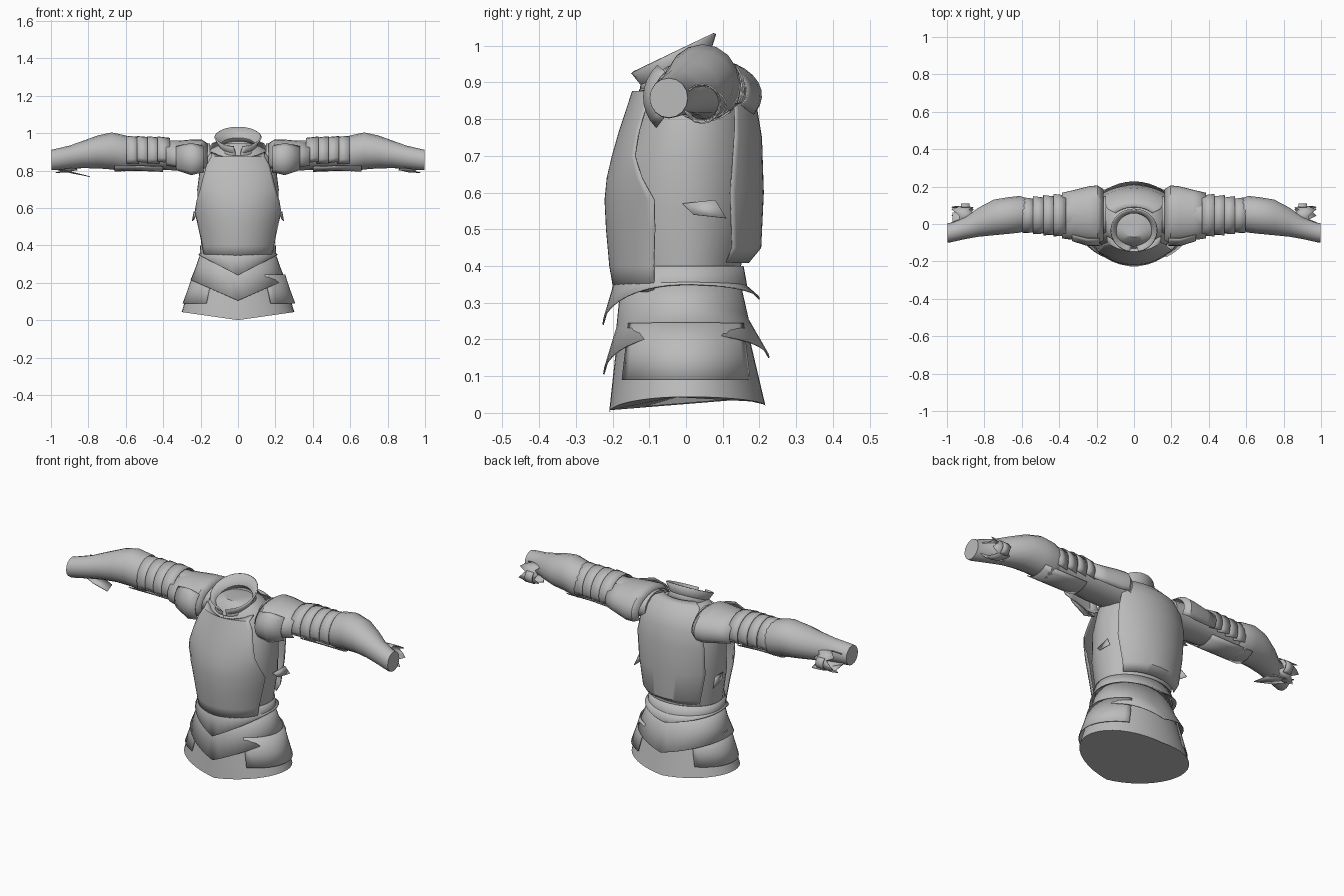
import bpy, bmesh
from math import sin, cos, radians, pi

if "Cube" in bpy.data.objects:
    bpy.data.objects.remove(bpy.data.objects["Cube"])

steel = bpy.data.materials.new("grey_steel")
steel.use_nodes = True
steel.diffuse_color = (0.5, 0.5, 0.5, 1)
steel.node_tree.nodes["Principled BSDF"].inputs["Base Color"].default_value = (0.5, 0.5, 0.5, 1)


def sheet(name, rows, closed=False, caps=(), thick=0.004):
    """Skin rows of points; caps lists the row indices to fill."""
    bm = bmesh.new()
    grid = [[bm.verts.new(p) for p in row] for row in rows]
    n = len(rows[0])
    for low, high in zip(grid, grid[1:]):
        for i in range(n if closed else n - 1):
            j = (i + 1) % n
            bm.faces.new((low[i], low[j], high[j], high[i]))
    for c in caps:
        bm.faces.new(grid[c])
    bmesh.ops.recalc_face_normals(bm, faces=bm.faces)
    mesh = bpy.data.meshes.new(name)
    bm.to_mesh(mesh)
    bm.free()
    mesh.materials.append(steel)
    obj = bpy.data.objects.new(name, mesh)
    bpy.context.collection.objects.link(obj)
    bpy.ops.object.select_all(action="DESELECT")
    obj.select_set(True)
    bpy.context.view_layer.objects.active = obj
    bpy.ops.object.shade_smooth_by_angle(angle=radians(35))
    if len(caps) < 2 and thick:
        mod = obj.modifiers.new("plate_thickness", "SOLIDIFY")
        mod.thickness = thick
        mod.offset = 0
    return obj


def oval(z, hw, front, back, v_front=0, v_back=0, start=0, end=360, n=40):
    """Row round the body; angle 0 is the front, 90 is +x, v drops make points."""
    pts = []
    count = n if end - start == 360 else n + 1
    for i in range(count):
        a = radians(start + (end - start) * i / n)
        c, s = cos(a), sin(a)
        drop = (v_front if c > 0 else v_back) * (1 - abs(s))
        pts.append((hw * s, -front * c if c > 0 else -back * c, z - drop))
    return pts


def arm_ring(x, cy, cz, ry, rz, side, start=0, end=360, n=16, jag=0):
    """Row round an arm; angle 0 is the top, 90 is the back."""
    pts = []
    for i in range(n if end - start == 360 else n + 1):
        a = radians(start + (end - start) * i / n)
        pts.append((side * (x + jag * (i % 3 - 1)), cy + ry * sin(a), cz + rz * cos(a)))
    return pts


# Inner body
body = [(.33, .19, .16, .13), (.4, .195, .18, .15), (.55, .215, .195, .18),
        (.7, .218, .18, .18), (.8, .205, .14, .17), (.87, .18, .125, .16),
        (.92, .14, .10, .13), (.945, .08, .07, .08)]
sheet("body_lining", [oval(*r) for r in body], True, (0, -1))

# Breastplate and backplate: height, half width, depth, half span in degrees
breast = [(.33, .2, .195, 64), (.4, .21, .207, 65), (.5, .23, .216, 67), (.58, .25, .22, 67),
          (.64, .265, .214, 56), (.7, .28, .2, 46), (.77, .26, .18, 45),
          (.83, .23, .16, 47), (.875, .19, .146, 48), (.915, .19, .1, 50)]
sheet("breastplate", [oval(z, w, d, d, start=-s, end=s, n=24,
                           v_front=.07 if z > .9 else 0) for z, w, d, s in breast])
back = [(.41, .21, .17, 50), (.45, .225, .203, 52), (.6, .25, .21, 55), (.75, .27, .205, 50),
        (.84, .26, .19, 46), (.9, .23, .165, 48), (.945, .18, .12, 50), (.96, .13, .09, 50)]
sheet("backplate", [oval(z, w, d, d, start=180 - s, end=180 + s, n=24) for z, w, d, s in back])

# Skirt tiers, each with a point at the front and back
sheet("waist_tier", [oval(.4, .2, .19, .155), oval(.355, .203, .2, .165, .02, .01),
                     oval(.35, .212, .226, .2, .11, .04)], True)
sheet("middle_tier", [oval(.36, .198, .175, .145), oval(.29, .222, .188, .17, .06, .04),
                      oval(.215, .252, .224, .226, .11, .065)], True)
sheet("lower_tier", [oval(.3, .21, .172, .15), oval(.2, .25, .186, .172),
                     oval(.045, .3, .208, .215, .043, .025)], True, (-1,))
for side, gap in ((1, .014), (-1, .004)):
    mid = 90 * side
    sheet("hip_plate", [oval(z, w + gap, d + gap, d + gap, start=mid - 55, end=mid + 55, n=16)
                        for z, w, d in ((.245, .236, .176), (.16, .264, .188), (.09, .29, .198))])

# Standing collar, tilted forward and slit at the front
def collar_row(r, cy, z, slope, slit):
    pts = []
    for i in range(33):
        a = radians(slit + (360 - 2 * slit) * i / 32)
        y = cy - r * .93 * cos(a)
        pts.append((r * sin(a), y, z + slope * (y - cy)))
    return pts

sheet("collar", [collar_row(.108, -.025, .91, .42, 8), collar_row(.098, -.03, .935, .45, 8),
                 collar_row(.122, -.035, .98, .47, 11)], thick=.008)
sheet("neck_guard", [collar_row(.115, -.025, .885, .3, 0), collar_row(.104, -.028, .918, .4, 0)],
      thick=.006)

for side in (1, -1):
    ring = lambda *r, **k: arm_ring(*r, side=side, **k)
    # Sleeve with banded plates over it
    sheet("sleeve", [ring(*r) for r in ((.15, .05, .87, .10, .075), (.3, .048, .88, .105, .08),
                                        (.45, .05, .885, .092, .08), (.64, .05, .89, .08, .08))],
          True, (0, -1))
    sheet("pauldron", [ring(*r, start=-125, end=118, n=20) for r in (
        (.165, .05, .865, .135, .08), (.195, .05, .865, .155, .1), (.24, .05, .862, .15, .103),
        (.32, .048, .868, .132, .09), (.385, .045, .875, .12, .08))])
    sheet("shoulder_flap", [ring(*r, start=-128, end=-50, n=8) for r in (
        (.185, .05, .86, .165, .11), (.25, .05, .86, .165, .135), (.33, .05, .865, .14, .1))])
    for i in range(4):
        x, shrink = .365 + .055 * i, .006 * i
        sheet("arm_band", [ring(x, .045, .885, .106 - shrink, .088 + .002 * i, start=-120, end=120),
                           ring(x + .065, .047, .885, .112 - shrink, .096 + .001 * i,
                                start=-112 - 6 * (i % 2), end=115)])

    # Forearm guard with a flared elbow end and a closed wrist
    fore = [(.575, .052, .89, .085, .09), (.61, .052, .893, .098, .097), (.675, .045, .905, .098, .099),
            (.75, .035, .9, .095, .088), (.83, .01, .886, .078, .073),
            (.9, -.02, .872, .06, .062), (.985, -.047, .858, .052, .056), (.998, -.047, .858, .052, .054)]
    sheet("forearm_guard", [ring(*r) for r in fore], True, (0, -1))
    sheet("underarm_plate", [ring(*r, start=135, end=225, n=6) for r in (
        (.4, .05, .885, .1, .09), (.52, .045, .885, .1, .085), (.66, .045, .89, .1, .092))])

    # Torn cuff behind the wrist
    sheet("cuff", [ring(.87, .05, .845, .04, .045, jag=.012), ring(.91, .046, .843, .047, .05),
                   ring(.955, .044, .842, .05, .053, jag=.02)], True)
    sheet("cuff_strap", [ring(x, .058, .84, .05, .04, start=40, end=150, n=6)
                         for x in (.88, .925)])

    # Side buckle plate under the arm
    sheet("side_strap", [[(side * .222, -.01, .57), (side * .235, .08, .58)],
                         [(side * .235, .02, .54), (side * .245, .11, .53)]])

# Loose strap hanging under the right wrist
sheet("loose_strap", [[(-.97, -.01, .815), (-.97, .06, .805)],
                      [(-.88, -.03, .79), (-.88, .06, .785)],
                      [(-.79, -.03, .767), (-.81, .04, .772)]])
